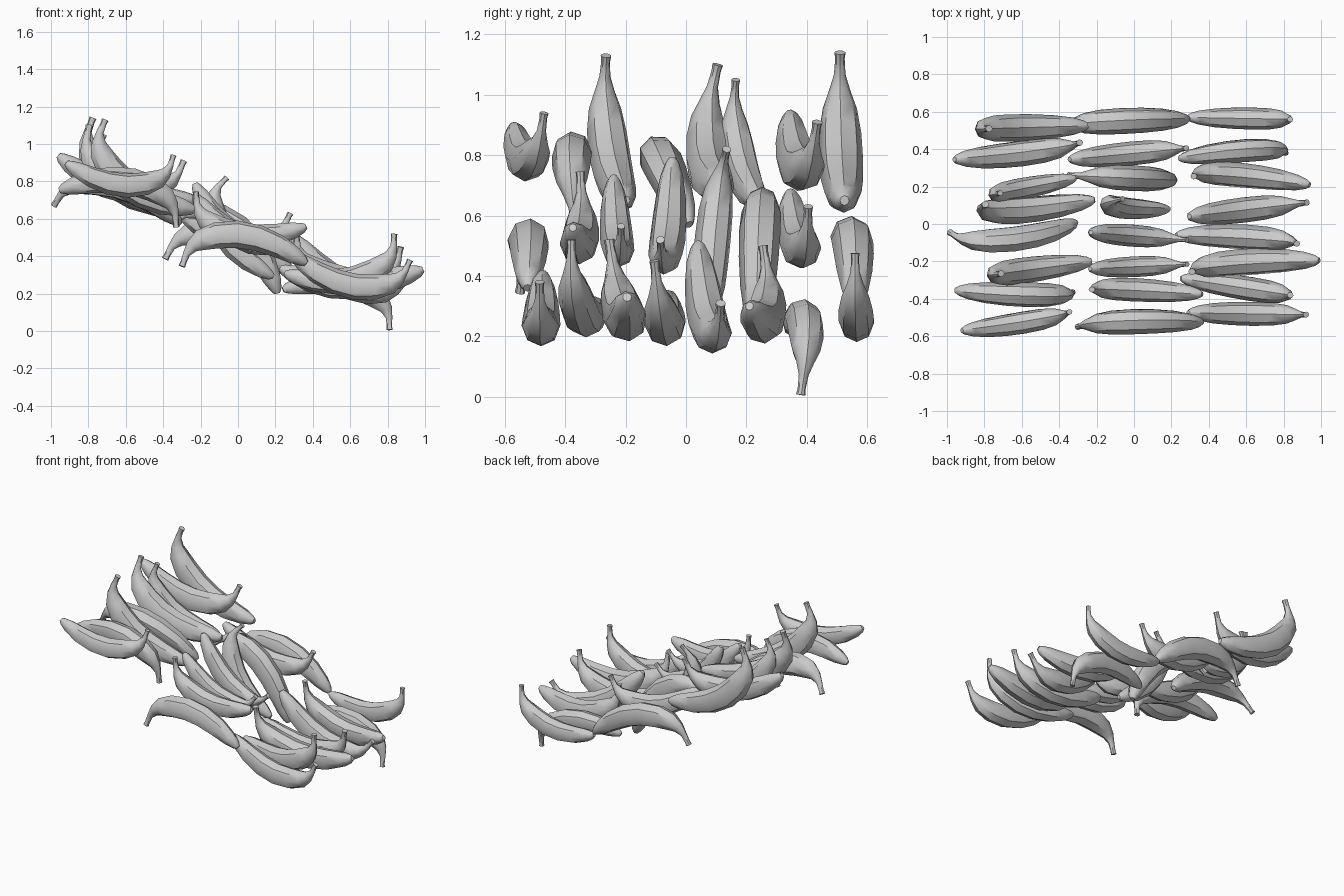
import bpy, bmesh, math
from mathutils import Vector

if "Cube" in bpy.data.objects:
    bpy.data.objects.remove(bpy.data.objects["Cube"])

# banana profile: along chord (stem to tip), outward bow, radius; in chord lengths
PROFILE = [(0, 0, .027), (.012, .03, .023), (.04, .10, .028), (.085, .16, .052),
           (.155, .208, .083), (.28, .243, .102), (.45, .25, .107), (.62, .214, .103),
           (.78, .145, .091), (.91, .066, .068), (.975, .022, .043), (1, 0, .022)]
SIDES = 8


def banana(name, stem, tip, bow, roll):
    """bow = -1 sags down, +1 arches up; roll leans the bow sideways in y."""
    stem, tip = Vector(stem), Vector(tip)
    chord = tip - stem
    size = chord.length
    along = chord.normalized()
    out = Vector((0, roll, bow))
    out = (out - along * out.dot(along)).normalized()
    side = along.cross(out)
    centres = [stem + along * (u * size) + out * (v * size) for u, v, r in PROFILE]
    bm = bmesh.new()
    rings = []
    last = len(centres) - 1
    for i, c in enumerate(centres):
        tangent = (centres[min(i + 1, last)] - centres[max(i - 1, 0)]).normalized()
        normal = side.cross(tangent).normalized()
        r = PROFILE[i][2] * size
        ring = []
        for k in range(SIDES):
            a = 2 * math.pi * k / SIDES
            ring.append(bm.verts.new(c + normal * (1.03 * r * math.cos(a))
                                     + side * (.95 * r * math.sin(a))))
        rings.append(ring)
    for a, b in zip(rings, rings[1:]):
        for k in range(SIDES):
            n = (k + 1) % SIDES
            bm.faces.new((a[k], a[n], b[n], b[k]))
    bm.faces.new(rings[0])
    bm.faces.new(rings[-1])
    bmesh.ops.recalc_face_normals(bm, faces=bm.faces)
    mesh = bpy.data.meshes.new(name)
    bm.to_mesh(mesh)
    bm.free()
    ob = bpy.data.objects.new(name, mesh)
    bpy.context.collection.objects.link(ob)
    bpy.ops.object.select_all(action='DESELECT')
    ob.select_set(True)
    bpy.context.view_layer.objects.active = ob
    bpy.ops.object.shade_smooth_by_angle(angle=math.radians(44))


# each: stem point, tip point, bow, roll
LEFT = [
    ((-.775, .51, 1.14), (-.245, .525, .65), -1, 0),
    ((-.29, .435, .91), (-.96, .345, .94), -1, -.1),
    ((-.715, .165, 1.05), (-.31, .245, .65), -1, 0),
    ((-.795, .105, 1.10), (-.21, .13, .70), -1, -.2),
    ((-.985, -.045, .67), (-.31, .01, .57), 1, -.4),
    ((-.71, -.265, 1.13), (-.225, -.2, .65), -1, 0),
    ((-.33, -.365, .555), (-.955, -.355, .75), 1, -.1),
    ((-.345, -.47, .94), (-.92, -.57, .90), -1, -.1),
]
MIDDLE = [
    ((-.39, .525, .385), (.29, .56, .30), 1, .05),
    ((.28, .405, .63), (-.345, .345, .68), -1, 0),
    ((-.35, .26, .58), (.21, .235, .20), 1, 0),
    ((-.06, .135, .82), (.19, .08, .29), -1, -.15),
    ((.285, -.085, .52), (-.23, -.045, .79), -1, 0),
    ((.285, -.215, .565), (-.235, -.24, .73), -1, 0),
    ((-.225, -.35, .745), (.365, -.375, .56), -1, .05),
    ((-.30, -.55, .345), (.365, -.525, .36), 1, .1),
]
RIGHT = [
    ((.835, .56, .475), (.285, .57, .29), -1, 0),
    ((.81, .38, .006), (.24, .35, .22), 1, .15),
    ((.32, .255, .50), (.94, .21, .30), -1, .15),
    ((.925, .115, .31), (.295, .04, .51), -1, 0),
    ((.87, -.105, .45), (.225, -.06, .34), -1, .1),
    ((.31, -.255, .52), (.99, -.195, .33), -1, .15),
    ((.835, -.38, .52), (.25, -.29, .31), -1, 0),
    ((.92, -.485, .38), (.29, -.475, .41), -1, 0),
]

# three columns of eight bananas
for column, items in (("left", LEFT), ("middle", MIDDLE), ("right", RIGHT)):
    for i, item in enumerate(items):
        banana(f"banana_{column}_{i + 1}", *item)
